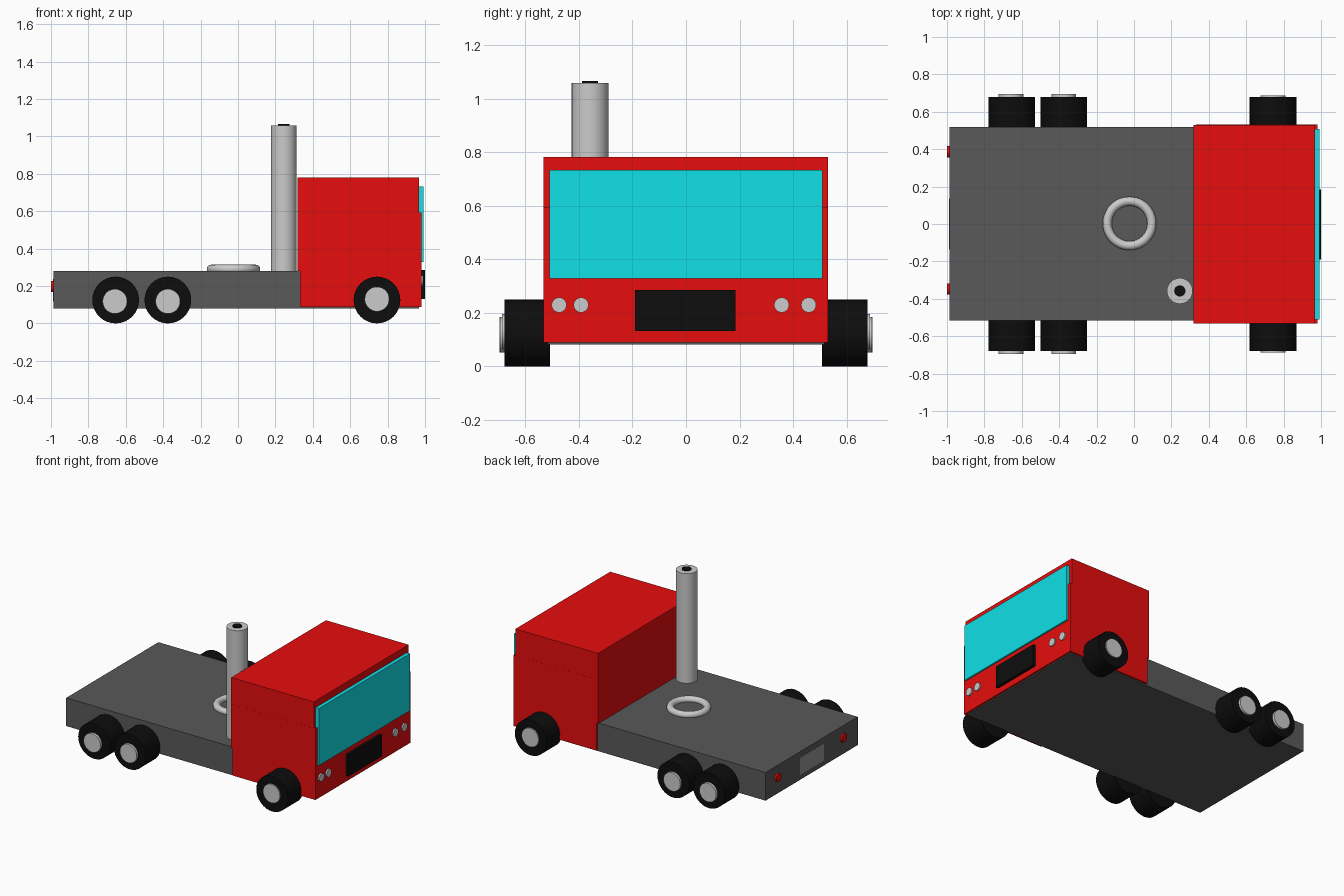
import bpy
from math import pi

if "Cube" in bpy.data.objects:
    bpy.data.objects.remove(bpy.data.objects["Cube"])


def paint(name, rgb):
    m = bpy.data.materials.new(name)
    m.diffuse_color = (*rgb, 1)
    m.use_nodes = True
    m.node_tree.nodes["Principled BSDF"].inputs["Base Color"].default_value = m.diffuse_color
    return m


red = paint("red_paint", (0.8, 0.004, 0.004))
dark = paint("dark_grey", (0.1, 0.1, 0.1))
black = paint("black", (0.004, 0.004, 0.004))
glass = paint("cyan_glass", (0.005, 0.75, 0.8))
silver = paint("silver", (0.7, 0.7, 0.7))
plate_grey = paint("plate_grey", (0.3, 0.3, 0.3))


def finish(name, mat, smooth=False):
    o = bpy.context.object
    o.name = name
    o.data.materials.append(mat)
    if smooth:
        bpy.ops.object.shade_smooth_by_angle()
    return o


def box(name, x, y, z, mat):
    """Box from (min, max) extents."""
    bpy.ops.mesh.primitive_cube_add(size=1, location=[sum(r) / 2 for r in (x, y, z)])
    bpy.context.object.scale = [r[1] - r[0] for r in (x, y, z)]
    bpy.ops.object.transform_apply(location=False, rotation=False)
    return finish(name, mat)


def cyl(name, axis, centre, radius, length, mat):
    rot = {"x": (0, pi / 2, 0), "y": (pi / 2, 0, 0), "z": (0, 0, 0)}[axis]
    bpy.ops.mesh.primitive_cylinder_add(vertices=32, radius=radius, depth=length,
                                        location=centre, rotation=rot)
    return finish(name, mat, True)


# Flat bed and cab (the lower cab block stands slightly proud in front)
box("chassis", (-0.987, 0.967), (-0.515, 0.518), (0.081, 0.281), dark)
box("cab", (0.319, 0.967), (-0.5315, 0.5305), (0.281, 0.781), red)
box("cab_lower", (0.331, 0.98), (-0.532, 0.531), (0.089, 0.593), red)

# Cab front: windscreen, grille, headlights
box("windscreen", (0.955, 0.992), (-0.51, 0.509), (0.328, 0.733), glass)
box("grille", (0.96, 1.0), (-0.19, 0.184), (0.131, 0.285), black)
for i, y in enumerate((-0.474, -0.392, 0.357, 0.458)):
    cyl(f"headlight_{i}", "x", (0.977, y, 0.229), 0.028, 0.026, silver)

# Tail lights and number plate panel
for i, y in enumerate((-0.348, 0.386)):
    cyl(f"tail_light_{i}", "x", (-0.985, y, 0.198), 0.03, 0.03, red)
box("rear_plate", (-0.988, -0.97), (-0.135, 0.135), (0.116, 0.237), plate_grey)

# Exhaust stack
cyl("exhaust_stack", "z", (0.245, -0.358, 0.663), 0.069, 0.79, silver)
cyl("exhaust_opening", "z", (0.245, -0.358, 1.043), 0.03, 0.044, black)

# Coupling ring on the bed
bpy.ops.mesh.primitive_torus_add(major_segments=48, minor_segments=16, major_radius=0.119,
                                 minor_radius=0.024, location=(-0.024, 0.003, 0.29))
finish("coupling_ring", silver, True)

# Wheels with hub caps on both sides
for label, x, hub_x, hub_z, hub_out in (("rear", -0.654, -0.658, 0.118, 0.696),
                                        ("middle", -0.375, -0.375, 0.118, 0.694),
                                        ("front", 0.743, 0.743, 0.13, 0.687)):
    for side, s in (("right", -1), ("left", 1)):
        cyl(f"{label}_wheel_{side}", "y", (x, s * 0.593, 0.125), 0.125, 0.17, black)
        cyl(f"{label}_hub_{side}", "y", (hub_x, s * (hub_out - 0.03), hub_z), 0.066, 0.06, silver)
